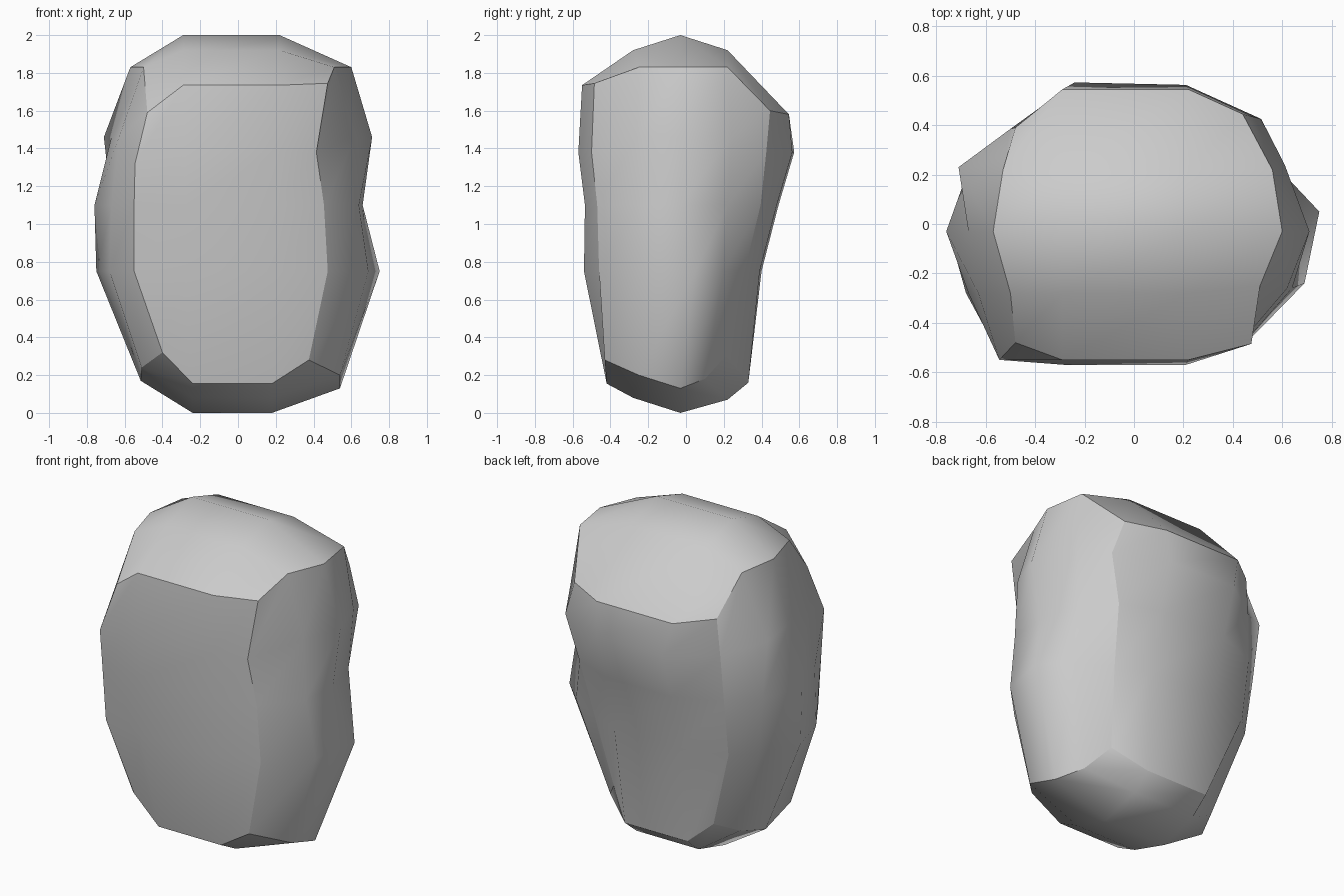
import bpy, bmesh

if "Cube" in bpy.data.objects:
    bpy.data.objects.remove(bpy.data.objects["Cube"])

bm = bmesh.new()


def cap(xl, xr, profile, left, right, corners):
    """4 x 5 grid: inner (y, z) profile shared by two columns, side points, corners
    in the order front-left, front-right, back-right, back-left."""
    fl, fr, br, bl = corners
    lefts, rights = [fl, *left, bl], [fr, *right, br]
    return [[bm.verts.new(c) for c in (l, (xl, y, z), (xr, y, z), r)]
            for l, (y, z), r in zip(lefts, profile, rights)]


def perimeter(g):
    """Counter-clockwise outline of a cap grid, from front-left."""
    return (g[0] + [g[i][3] for i in (1, 2, 3)] + g[4][::-1]
            + [g[i][0] for i in (3, 2, 1)])


def ring(z, front, back, corners, right, left, side_z=0, fl_z=0):
    """14 point outline around the middle of the stone; sides are (x, y)."""
    fl, fr, br, bl = corners
    pts = [(*fl, z + fl_z), (-0.28, front, z), (0.21, front, z), (*fr, z)]
    pts += [(*p, z + side_z) for p in right]
    pts += [(*br, z), (0.21, back - 0.01, z), (-0.24, back, z), (*bl, z)]
    pts += [(*p, z + side_z) for p in left[::-1]]
    return [bm.verts.new(p) for p in pts]


def fill(g, flip):
    for a, b in zip(g, g[1:]):
        for i in range(3):
            q = [a[i], a[i + 1], b[i + 1], b[i]]
            bm.faces.new(q[::-1] if flip else q)


# Ridged top and keel-shaped underside
top = cap(-0.29, 0.22,
          [(-0.55, 1.735), (-0.28, 1.92), (-0.03, 2.0), (0.22, 1.92), (0.545, 1.58)],
          [(-0.50, -0.28, 1.83), (-0.57, -0.03, 1.83), (-0.53, 0.22, 1.83)],
          [(0.51, -0.25, 1.83), (0.60, -0.03, 1.83), (0.56, 0.22, 1.83)],
          [(-0.48, -0.48, 1.59), (0.475, -0.485, 1.745),
           (0.44, 0.445, 1.60), (-0.48, 0.39, 1.60)])
base = cap(-0.24, 0.18,
           [(-0.42, 0.155), (-0.28, 0.08), (-0.03, 0.0), (0.22, 0.07), (0.33, 0.16)],
           [(-0.51, -0.28, 0.24), (-0.515, -0.03, 0.17), (-0.45, 0.12, 0.20)],
           [(0.54, -0.25, 0.20), (0.54, -0.03, 0.13), (0.44, 0.10, 0.18)],
           [(-0.40, -0.43, 0.32), (0.375, -0.43, 0.28),
            (0.34, 0.21, 0.30), (-0.34, 0.22, 0.25)])
fill(top, False)
fill(base, True)

# Bulging waist, dented on the right
rings = [
    perimeter(base),
    ring(0.75, -0.54, 0.40, [(-0.55, -0.485), (0.475, -0.46), (0.40, 0.31), (-0.51, 0.32)],
         [(0.69, -0.24), (0.75, 0.05), (0.60, 0.20)],
         [(-0.68, -0.28), (-0.75, -0.03), (-0.63, 0.20)]),
    ring(1.10, -0.535, 0.49, [(-0.55, -0.52), (0.455, -0.47), (0.44, 0.395), (-0.515, 0.37)],
         [(0.64, -0.26), (0.66, -0.03), (0.59, 0.22)],
         [(-0.67, -0.28), (-0.76, -0.03), (-0.67, 0.22)]),
    ring(1.38, -0.57, 0.573, [(-0.545, -0.55), (0.415, -0.50), (0.515, 0.425), (-0.50, 0.385)],
         [(0.62, -0.26), (0.71, -0.03), (0.61, 0.24)],
         [(-0.63, -0.28), (-0.67, -0.03), (-0.71, 0.23)], side_z=0.08, fl_z=-0.06),
    perimeter(top),
]
for lo, hi in zip(rings, rings[1:]):
    for i in range(14):
        j = (i + 1) % 14
        bm.faces.new((lo[i], lo[j], hi[j], hi[i]))
bmesh.ops.recalc_face_normals(bm, faces=bm.faces)

# Smooth within each of the six sides, crisp where they meet
for f in bm.faces:
    f.smooth = True
creases = [(r[i], r[(i + 1) % 14]) for r in (rings[0], rings[-1]) for i in range(14)]
creases += [(lo[i], hi[i]) for lo, hi in zip(rings, rings[1:]) for i in (0, 3, 7, 10)]
for a, b in creases:
    bm.edges.get((a, b)).smooth = False

mesh = bpy.data.meshes.new("boulder")
bm.to_mesh(mesh)
bm.free()
boulder = bpy.data.objects.new("boulder", mesh)
bpy.context.collection.objects.link(boulder)
